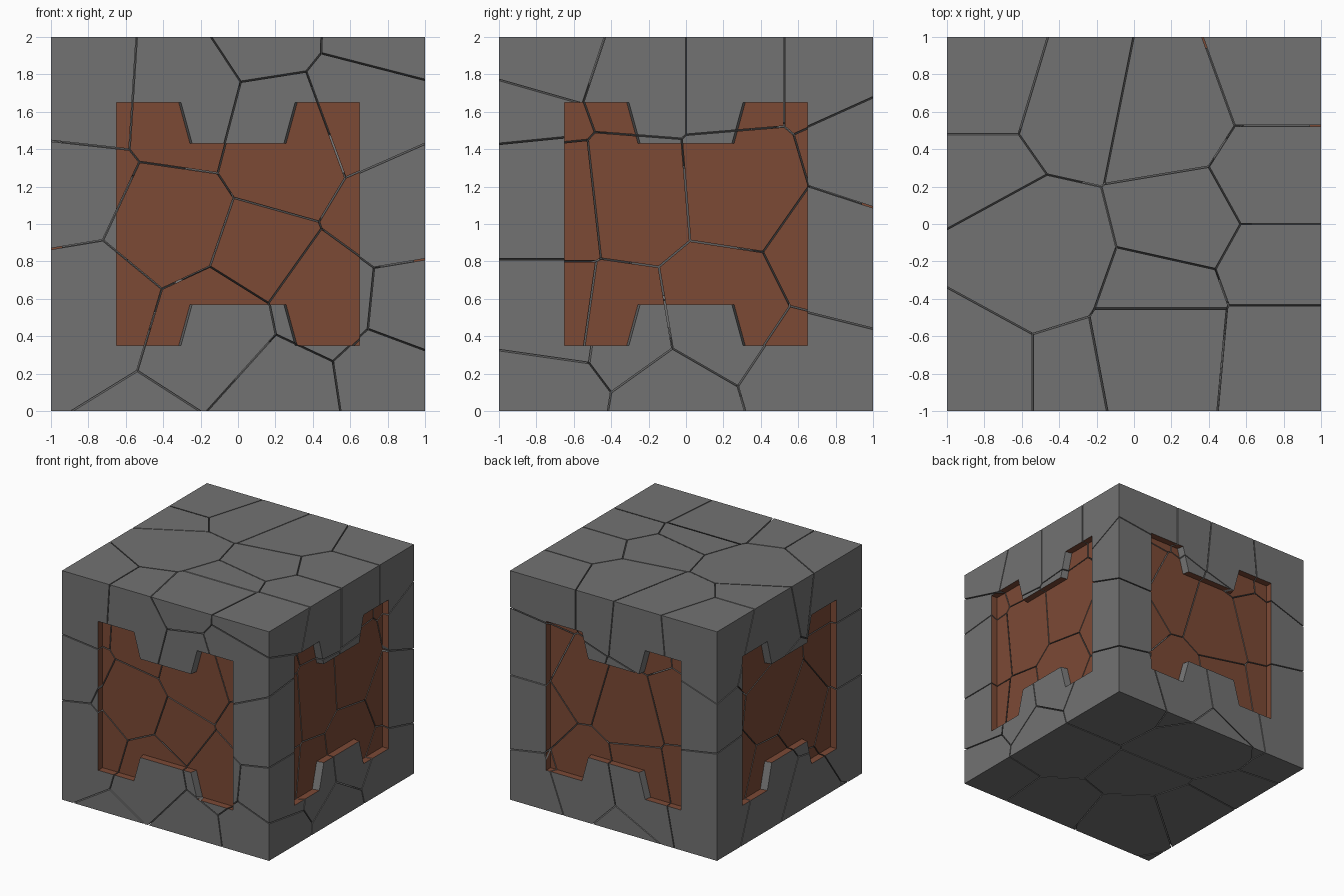
import bpy, bmesh, math
from mathutils import Vector, Matrix

if "Cube" in bpy.data.objects:
    bpy.data.objects.remove(bpy.data.objects["Cube"])

GAP = 0.008      # crack width between chunks
DEPTH = 0.06     # panel recess depth


def material(name, rgb):
    m = bpy.data.materials.new(name)
    m.diffuse_color = (*rgb, 1)
    m.use_nodes = True
    m.node_tree.nodes["Principled BSDF"].inputs["Base Color"].default_value = m.diffuse_color
    return m


MATS = [material("grey_stone", (0.17, 0.17, 0.17)),
        material("rust_panel", (0.2, 0.067, 0.036))]

# recessed panel outline: square with a tapered notch at top and bottom
half = [(-.65, -.65), (-.305, -.65), (-.245, -.43), (.245, -.43), (.305, -.65), (.65, -.65)]
outline = half + [(-x, -z) for x, z in half]


def block():
    """Whole block with a recessed panel on each of the four sides."""
    bm = bmesh.new()

    def face(pts, mi, rot):
        f = bm.faces.new([bm.verts.new(rot @ Vector(p) + Vector((0, 0, 1))) for p in pts])
        f.material_index = mi

    rim = [(x, -1, z) for x, z in outline]
    # the floor is slightly narrower beside the notches
    floor = [(x + (math.copysign(.012, x) if abs(x) < .5 else 0), -1 + DEPTH, z)
             for x, z in outline]
    sq = [(-1, -1, -1), (1, -1, -1), (1, -1, 1), (-1, -1, 1)]
    for k in range(4):
        rot = Matrix.Rotation(k * math.pi / 2, 3, 'Z')
        # grey frame around the panel
        face([sq[0], sq[1]] + rim[5::-1], 0, rot)
        face([sq[1], sq[2], rim[6], rim[5]], 0, rot)
        face([sq[2], sq[3]] + rim[11:5:-1], 0, rot)
        face([sq[3], sq[0], rim[0], rim[11]], 0, rot)
        # recess walls: slanted ones stay grey
        for i in range(12):
            j = (i + 1) % 12
            slanted = i % 6 in (1, 3)
            face([rim[i], rim[j], floor[j], floor[i]], 0 if slanted else 1, rot)
        face(floor, 1, rot)
    for z in (-1, 1):
        face([(-1, -1, z), (1, -1, z), (1, 1, z), (-1, 1, z)], 0, Matrix.Identity(3))
    bmesh.ops.remove_doubles(bm, verts=bm.verts[:], dist=1e-4)
    bmesh.ops.triangulate(bm, faces=bm.faces[:])
    bmesh.ops.recalc_face_normals(bm, faces=bm.faces[:])
    return bm


# chunk centres, by side of the block
front = [(-.8, -.75, 1.65), (-.33, -.75, 1.62), (.2, -.65, 1.97), (.28, -.8, 1.46),
         (.75, -.7, 1.95), (.66, -.8, 1.6), (.88, -.75, 1.1), (.1, -.63, .82),
         (-.75, -.75, .6), (-.85, -.75, 1.2), (-.42, -.75, 1.0), (-.15, -.75, .42),
         (.48, -.7, .55), (.98, -.75, .5), (.85, -.8, .15), (.25, -.75, .06),
         (-.4, -.55, .03)]
right = [(.75, -.25, 1.8), (.75, .25, 1.8), (.75, .8, 1.8), (.75, -.3, 1.15),
         (.75, .3, 1.2), (.8, .98, 1.4), (.8, .8, .85), (.75, .2, .55),
         (.75, -.4, .45), (.7, .65, .25), (.7, -.1, .03)]
top = [(-.8, .85, 1.8), (-.3, .7, 1.75), (-.8, .35, 1.6), (-.5, -.2, 1.75),
       (.2, .6, 1.8), (.3, 0, 1.75), (.2, -.45, 1.8)]
back = [(.4, .75, 1.2), (-.1, .8, 1.05), (-.6, .75, 1.2), (-.7, .7, .6),
        (-.2, .75, .5), (.3, .8, .4), (0, .6, .1)]
left = [(-.8, .15, 1.1), (-.8, -.3, .8), (-.75, .2, .4), (-.7, -.2, .2)]
core = [(0, 0, 1), (0, 0, .2), (.3, -.2, .9), (-.3, .1, .7)]
seeds = [Vector(p) for p in front + right + top + back + left + core]

source = block()
for n, s in enumerate(seeds):
    bm = source.copy()
    # trim the block halfway towards every neighbouring centre
    for o in sorted(seeds, key=lambda p: (p - s).length)[1:]:
        no = (o - s).normalized()
        co = (o + s) / 2 - no * GAP / 2
        if not bm.verts or max((v.co - co).dot(no) for v in bm.verts) < 1e-5:
            continue
        bmesh.ops.bisect_plane(bm, geom=bm.verts[:] + bm.edges[:] + bm.faces[:], dist=1e-5,
                               plane_co=co, plane_no=no, clear_outer=True)
        rim_edges = [e for e in bm.edges if e.is_boundary
                     and all(abs((v.co - co).dot(no)) < 1e-3 for v in e.verts)]
        if rim_edges:
            old = set(bm.faces)
            bmesh.ops.triangle_fill(bm, edges=rim_edges, use_beauty=True, normal=no)
            for f in bm.faces:
                if f not in old:
                    f.material_index = 0
    if bm.faces:
        bmesh.ops.recalc_face_normals(bm, faces=bm.faces[:])
        name = "block_chunk_%02d" % (n + 1)
        me = bpy.data.meshes.new(name)
        bm.to_mesh(me)
        for m in MATS:
            me.materials.append(m)
        bpy.context.collection.objects.link(bpy.data.objects.new(name, me))
    bm.free()
source.free()
